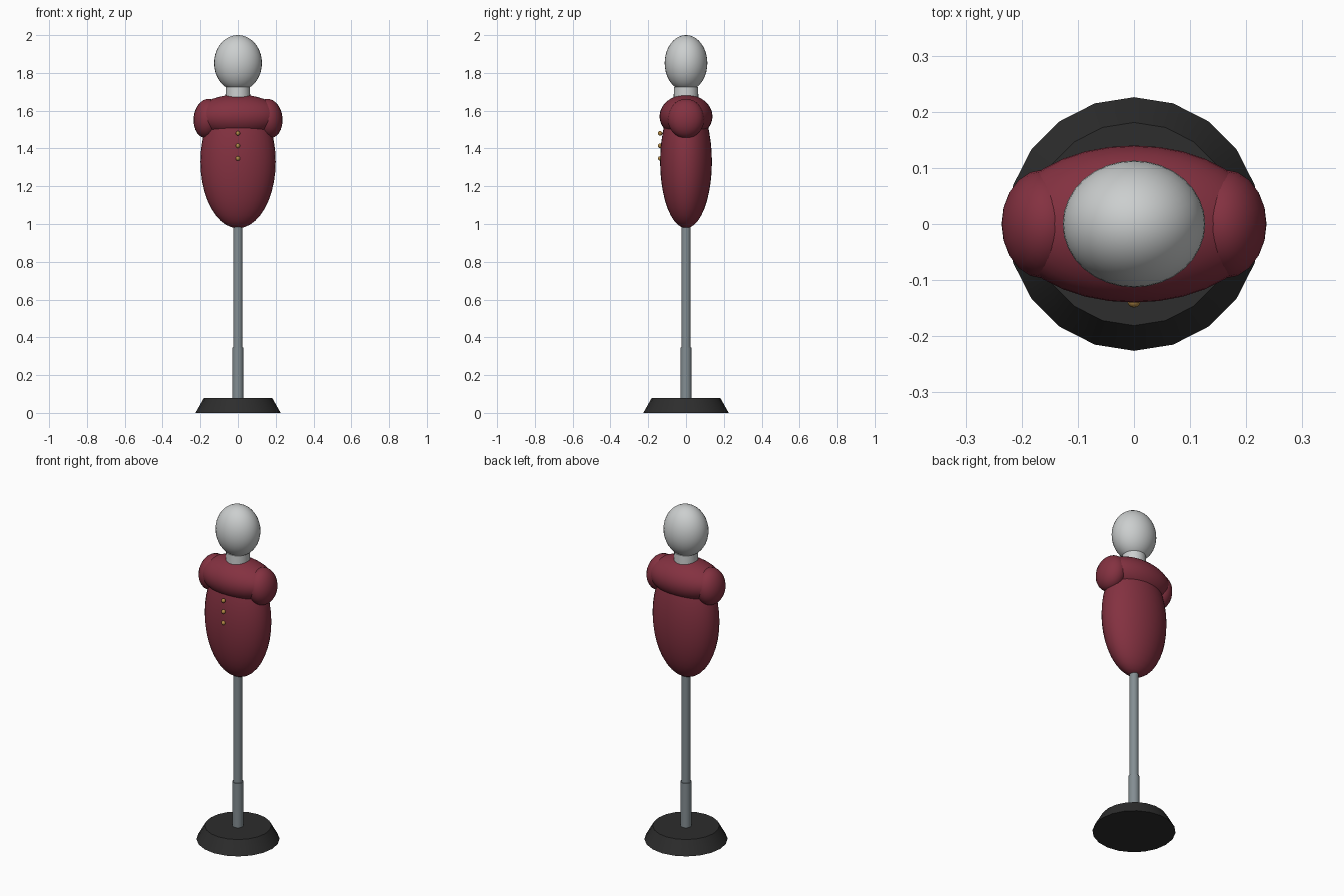
import bpy
from math import radians

cube = bpy.data.objects.get("Cube")
if cube:
    bpy.data.objects.remove(cube, do_unlink=True)


def material(name, rgb):
    mat = bpy.data.materials.new(name)
    mat.use_nodes = True
    mat.diffuse_color = (*rgb, 1)
    bsdf = mat.node_tree.nodes["Principled BSDF"]
    bsdf.inputs["Base Color"].default_value = (*rgb, 1)
    bsdf.inputs["Roughness"].default_value = 0.7
    return mat


cloth = material("dark red cloth", (0.23, 0.031, 0.052))
pale = material("pale grey", (0.60, 0.62, 0.62))
steel = material("blue grey steel", (0.23, 0.27, 0.29))
black = material("black base", (0.026, 0.026, 0.026))
brass = material("brass", (0.45, 0.25, 0.06))


def finish(name, mat):
    obj = bpy.context.object
    obj.name = name
    obj.data.materials.append(mat)
    bpy.ops.object.transform_apply(location=False, rotation=False, scale=True)
    bpy.ops.object.shade_smooth_by_angle(angle=radians(35))
    return obj


def ellipsoid(name, mat, loc, radii, segments=32, rings=20, tilt=0):
    bpy.ops.mesh.primitive_uv_sphere_add(segments=segments, ring_count=rings, radius=1,
                                         location=loc, rotation=(0, tilt, 0))
    bpy.context.object.scale = radii
    return finish(name, mat)


def column(name, mat, bottom, top, r1, r2, sides):
    bpy.ops.mesh.primitive_cone_add(vertices=sides, radius1=r1, radius2=r2,
                                    depth=top - bottom, location=(0, 0, (bottom + top) / 2))
    return finish(name, mat)


# Stand
column("base", black, 0, 0.08, 0.226, 0.181, 20)
column("lower_pole", steel, 0.07, 0.345, 0.03, 0.03, 16)
column("upper_pole", steel, 0.345, 1.05, 0.025, 0.025, 16)

# Padded body
ellipsoid("torso", cloth, (0, 0, 1.33), (0.2, 0.137, 0.352))
ellipsoid("shoulders", cloth, (0, 0, 1.57), (0.228, 0.14, 0.115))
for side, name in ((1, "left_sleeve_cap"), (-1, "right_sleeve_cap")):
    ellipsoid(name, cloth, (side * 0.162, 0, 1.558), (0.074, 0.097, 0.105),
              segments=20, rings=14, tilt=radians(-6 * side))

# Neck and head
column("neck", pale, 1.64, 1.725, 0.066, 0.064, 24)
ellipsoid("head", pale, (0, 0, 1.852), (0.127, 0.113, 0.148))

# Row of buttons on the chest
for i, z in enumerate((1.48, 1.414, 1.347)):
    ellipsoid(f"button_{i + 1}", brass, (0, -0.137, z), (0.012, 0.012, 0.012), 12, 8)
